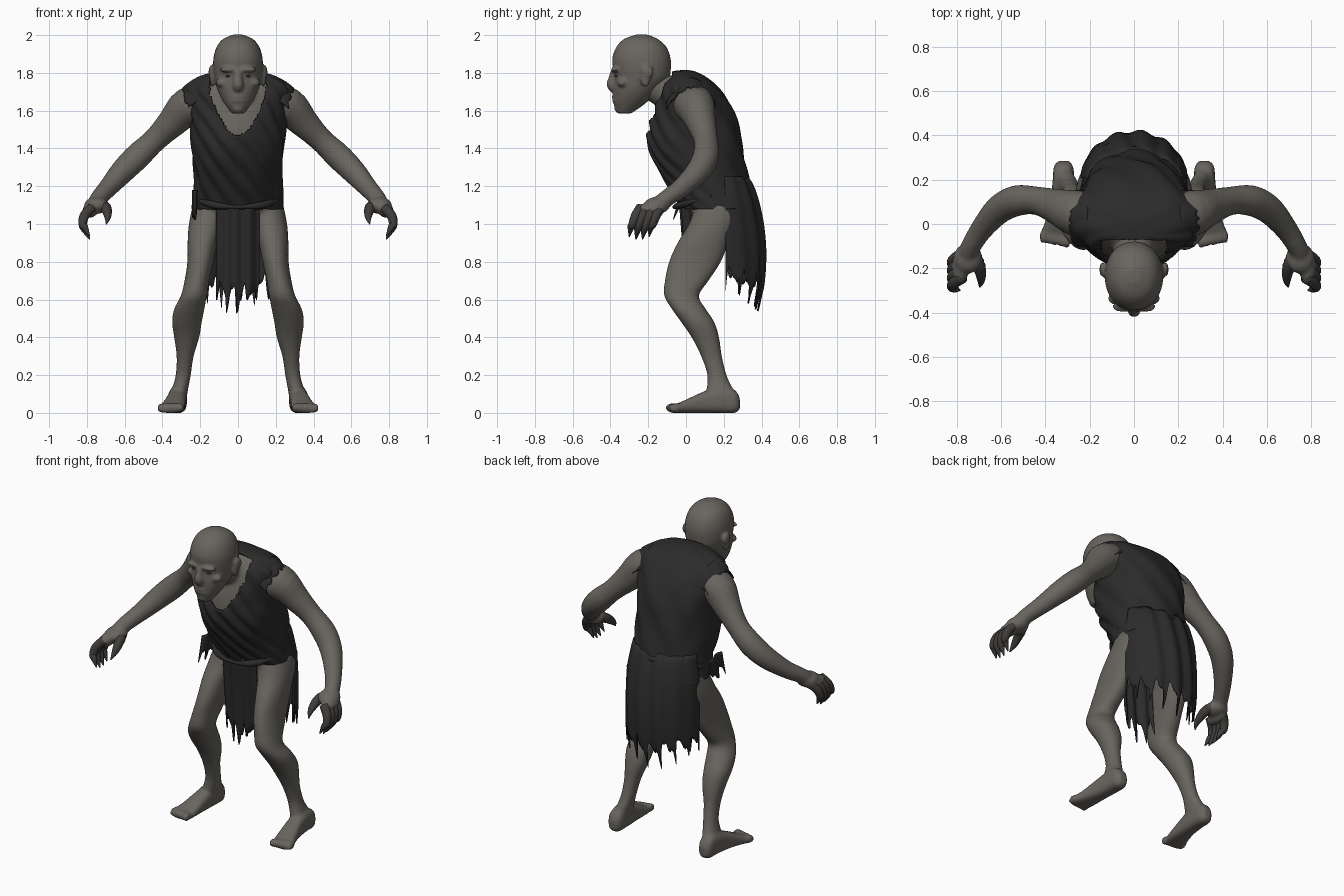
import bpy, bmesh, math, random
from mathutils import Vector, Matrix

random.seed(7)
if "Cube" in bpy.data.objects:
    bpy.data.objects.remove(bpy.data.objects["Cube"])


def material(name, rgb):
    m = bpy.data.materials.new(name)
    m.use_nodes = True
    m.diffuse_color = (*rgb, 1)
    bsdf = m.node_tree.nodes["Principled BSDF"]
    bsdf.inputs["Base Color"].default_value = (*rgb, 1)
    bsdf.inputs["Roughness"].default_value = 0.9
    return m


SKIN = material("grey skin", (0.14, 0.129, 0.113))
DARK = material("dark finger skin", (0.05, 0.046, 0.042))
CLOTH = material("black cloth", (0.024, 0.024, 0.024))


def spline(keys, steps):
    """Smooth curve through tuples of any length."""
    out = []
    for i in range(len(keys) - 1):
        p = [Vector(keys[min(max(j, 0), len(keys) - 1)]) for j in range(i - 1, i + 3)]
        for k in range(steps):
            t = k / steps
            out.append(p[1] + ((p[2] - p[0]) * t + (2 * p[0] - 5 * p[1] + 4 * p[2] - p[3]) * t ** 2
                               + (3 * p[1] - p[0] - 3 * p[2] + p[3]) * t ** 3) / 2)
    return out + [Vector(keys[-1])]


def join_rings(bm, rings):
    rings = [[bm.verts.new(p) for p in r] for r in rings]
    n = len(rings[0])
    for a, b in zip(rings, rings[1:]):
        for i in range(n):
            bm.faces.new((a[i], a[(i + 1) % n], b[(i + 1) % n], b[i]))
    bm.faces.new(rings[0])
    bm.faces.new(rings[-1])


def power(v, e):
    return math.copysign(abs(v) ** e, v)


def loft(bm, keys, axis="Z", sx=1, n=32, e=0.9, steps=4, ripple=None):
    """Keys are (position, x min, x max, other min, other max)."""
    rings = []
    for t, a0, a1, b0, b1 in spline(keys, steps):
        ring = []
        for i in range(n):
            ang = math.tau * i / n
            k = 1 + (ripple(ang, t) if ripple else 0)
            a = (a0 + a1) / 2 + (a1 - a0) / 2 * k * power(math.cos(ang), e)
            b = (b0 + b1) / 2 + (b1 - b0) / 2 * k * power(math.sin(ang), e)
            ring.append((a * sx, b, t) if axis == "Z" else (a * sx, t, b))
        rings.append(ring)
    join_rings(bm, rings)


def tube(bm, keys, sx=1, n=16, steps=4):
    """Keys are (x, y, z, radius)."""
    pts = spline(keys, steps)
    rings = []
    for i, p in enumerate(pts):
        d = (pts[min(i + 1, len(pts) - 1)] - pts[max(i - 1, 0)]).xyz.normalized()
        u = d.cross(Vector((0.3, 0.9, 0.2))).normalized()
        w = d.cross(u)
        ring = [p.xyz + p[3] * (u * math.cos(math.tau * k / n) + w * math.sin(math.tau * k / n)) for k in range(n)]
        rings.append([(q.x * sx, q.y, q.z) for q in ring])
    join_rings(bm, rings)


def ball(bm, loc, size):
    bmesh.ops.create_uvsphere(bm, u_segments=20, v_segments=12, radius=1,
                              matrix=Matrix.Translation(loc) @ Matrix.Diagonal((*size, 1)))


def finish(name, bm, mat, voxel=0, thick=0):
    bmesh.ops.recalc_face_normals(bm, faces=bm.faces)
    for f in bm.faces:
        f.smooth = True
    me = bpy.data.meshes.new(name)
    bm.to_mesh(me)
    bm.free()
    me.materials.append(mat)
    ob = bpy.data.objects.new(name, me)
    bpy.context.collection.objects.link(ob)
    if voxel:
        r = ob.modifiers.new("blend", "REMESH")
        r.mode, r.voxel_size, r.use_smooth_shade = "VOXEL", voxel, True
        s = ob.modifiers.new("soften", "SMOOTH")
        s.factor, s.iterations = 0.5, 4
    if thick:
        s = ob.modifiers.new("thickness", "SOLIDIFY")
        s.thickness, s.offset = thick, 0


# Torso outline: height, half width, front, back
trunk = [(1.08, .24, -.01, .37), (1.16, .23, -.06, .345), (1.24, .225, -.11, .325), (1.34, .234, -.165, .305),
         (1.44, .242, -.195, .288), (1.54, .248, -.19, .268), (1.64, .265, -.165, .225), (1.72, .272, -.135, .165),
         (1.775, .2, -.1, .1), (1.80, .11, -.075, .05), (1.808, .03, -.03, .02)]

# Body: trunk, neck, legs, feet, arms and palms blended together
bm = bmesh.new()
inner = [(.95, -.1, .1, .09, .27), (1.01, -.19, .19, .04, .32)]
inner += [(z - .02, -w * .91, w * .91, f + .022, b - .022) for z, w, f, b in trunk]
loft(bm, inner)
tube(bm, [(0, .04, 1.62, .11), (0, -.06, 1.675, .098), (0, -.17, 1.735, .085), (0, -.23, 1.77, .08)])
leg = [(.05, .275, .36, .12, .265), (.12, .265, .35, .11, .25), (.2, .25, .33, .113, .215), (.3, .235, .325, .08, .19),
       (.4, .205, .338, .03, .175), (.48, .192, .349, -.025, .15), (.55, .178, .338, -.075, .105),
       (.62, .165, .303, -.115, .068), (.7, .152, .283, -.112, .12), (.8, .13, .268, -.09, .185),
       (.9, .11, .267, -.045, .225), (1.0, .08, .26, .015, .27), (1.1, .04, .24, .05, .31)]
foot = [(.285, .295, .34, .02, .08), (.26, .275, .362, 0, .12), (.2, .27, .367, 0, .14), (.1, .275, .378, 0, .115),
        (0, .28, .405, 0, .07), (-.05, .285, .428, 0, .048), (-.085, .3, .42, 0, .04)]
arm = [(.17, .03, 1.63, .112), (.265, .05, 1.62, .104), (.35, .08, 1.535, .08), (.44, .105, 1.445, .064),
       (.53, .105, 1.36, .07), (.61, .065, 1.28, .065), (.685, -.02, 1.195, .052), (.73, -.09, 1.145, .046),
       (.75, -.13, 1.115, .044)]
for s in (-1, 1):
    loft(bm, leg, sx=s)
    loft(bm, foot, axis="Y", sx=s, e=0.7)
    tube(bm, arm, sx=s, n=20)
    ball(bm, (s * .13, .19, 1.06), (.115, .12, .1))
    ball(bm, (s * .75, -.155, 1.098), (.066, .07, .045))
    ball(bm, (s * .783, -.19, 1.073), (.04, .08, .04))
    for i in range(5):
        ball(bm, (s * (.303 + .027 * i), -.08 + .006 * i, .027), (.017 - .001 * i, .03, .026))
finish("body", bm, SKIN, voxel=0.0105)

# Head: skull, brow, nose, cheekbones, mouth and ears
bm = bmesh.new()
skull = [(1.585, .035, -.36, -.29), (1.63, .066, -.382, -.225), (1.67, .09, -.386, -.18), (1.72, .112, -.388, -.13),
         (1.77, .124, -.383, -.09), (1.82, .131, -.386, -.08), (1.88, .13, -.39, -.082), (1.94, .112, -.367, -.105),
         (1.98, .078, -.327, -.15), (2.003, .025, -.265, -.205)]
loft(bm, [(z, -w, w, f, b) for z, w, f, b in skull], e=.95)
tube(bm, [(0, -.375, 1.81, .022), (0, -.388, 1.77, .023), (0, -.392, 1.738, .029), (0, -.375, 1.715, .026)])
ball(bm, (0, -.355, 1.615), (.035, .025, .028))
for z in (1.674, 1.654):
    ball(bm, (0, -.378, z), (.036, .015, .01))
for s in (-1, 1):
    ball(bm, (s * .045, -.373, 1.817), (.055, .026, .014))
    ball(bm, (s * .078, -.335, 1.748), (.04, .03, .025))
    ball(bm, (s * .135, -.215, 1.775), (.014, .028, .05))
    ball(bm, (s * .142, -.205, 1.805), (.014, .034, .036))
finish("head", bm, SKIN, voxel=0.008)

# Eyes
bm = bmesh.new()
for s in (-1, 1):
    ball(bm, (s * .05, -.362, 1.783), (.017, .016, .006))
finish("eyes", bm, DARK)

# Clawed fingers and thumbs
for s, side in ((1, "left"), (-1, "right")):
    bm = bmesh.new()
    for i in range(4):
        y, drop = -.135 - .035 * i, .014 * abs(i - 1.5)
        tube(bm, [(.775, y, 1.085, .028), (.812, y - .025, 1.045, .026), (.822, y - .042, 1.0, .023),
                  (.81, y - .052, .96 + drop, .018), (.785, y - .06, .912 + drop, .003)], sx=s, n=12)
    tube(bm, [(.73, -.13, 1.1, .034), (.7, -.19, 1.085, .03), (.69, -.25, 1.04, .019), (.697, -.285, 1.0, .003)],
         sx=s, n=12)
    finish(side + "_fingers", bm, DARK)


# Draped tunic with diagonal folds and an open neckline
def folds(a, z):
    front = max(0, -math.sin(a))
    return (.035 * front * math.sin(46 * z + 11 * a + 3 * math.cos(a)) + .01 * math.sin(17 * z - 5 * a)
            + .022 * (1 - front) * math.sin(22 * z + 8 * a))


def in_neckline(c):
    half = .15 * math.sqrt(max(0, min(1, (c.z - 1.47) / .22)))
    return c.y < -.07 and c.z > 1.47 and abs(c.x) < half


bm = bmesh.new()
loft(bm, [(z, -w, w, f, b) for z, w, f, b in trunk], n=132, steps=10, ripple=folds)
bottom = [f for f in bm.faces if len(f.verts) > 4 and f.calc_center_median().z < 1.2]
hole = [f for f in bm.faces if in_neckline(f.calc_center_median())]
bmesh.ops.delete(bm, geom=bottom + hole, context="FACES")
finish("tunic", bm, CLOTH, thick=0.012)

# Gathered roll around the waist
bm = bmesh.new()
tube(bm, [(.224 * math.cos(a), .135 + .197 * math.sin(a), 1.15 + .06 * math.sin(a), .015 + .005 * math.sin(5 * a))
          for a in (math.tau * i / 24 for i in range(25))], n=10, steps=2)
finish("waist_roll", bm, CLOTH)


def panel(name, cols, top, hem, place, rows=10):
    """Hanging cloth with a torn lower edge."""
    bm = bmesh.new()
    grid = []
    for c in range(cols + 1):
        u = 2 * c / cols - 1
        low = hem(u, c)
        grid.append([bm.verts.new(place(u, top + (low - top) * r / rows)) for r in range(rows + 1)])
    for a, b in zip(grid, grid[1:]):
        for r in range(rows):
            bm.faces.new((a[r], b[r], b[r + 1], a[r + 1]))
    finish(name, bm, CLOTH, thick=0.009)


def torn(base, spike, every, sag=0.0):
    """Uneven hem with a long tatter at every few columns."""
    def hem(u, c):
        reach = (1, .55)[c % every] if c % every < 2 else 0
        return (base + .03 * math.sin(c * .7) - sag * (1 - u * u) + random.uniform(-.02, .02)
                - reach * spike * random.uniform(.5, 1))
    return hem


def back_place(u, z):
    a = math.pi / 2 + u * 1.5
    drop = max(.001, min(1, (1.25 - z) / .82))
    bulge = .12 + .1 * math.sin(math.pi * drop) ** .6 + .008 * math.sin(19 * u + 4 * z)
    return ((.212 + .026 * min(1, drop * 5)) * math.cos(a), .195 + bulge * math.sin(a), z)


# Skirt panels, shoulder flaps and the loose rag on the right hip
panel("back_skirt", 72, 1.25, torn(.76, .16, 9, .07), back_place, rows=18)
panel("front_skirt", 30, 1.12, torn(.68, .12, 7, .05),
      lambda u, z: (.113 * u, -.025 + .08 * (1.12 - z) + .01 * math.sin(9 * u) + .04 * u * u, z))
for s, side in ((1, "left"), (-1, "right")):
    panel(side + "_shoulder_flap", 24, 0, lambda u, c: -1 + random.uniform(-.12, .12),
          lambda u, t: (s * (.21 - .078 * t - .02 * u * u), .025 + .125 * u,
                        1.772 + .03 * t - .02 * t * t - .11 * u * u), rows=6)
panel("right_hip_rag", 16, 1.18, torn(1.06, .03, 5),
      lambda u, z: (-.23 - .01 * math.cos(5 * u), .07 + .1 * u - .25 * max(0, 1.17 - z), z), rows=5)
